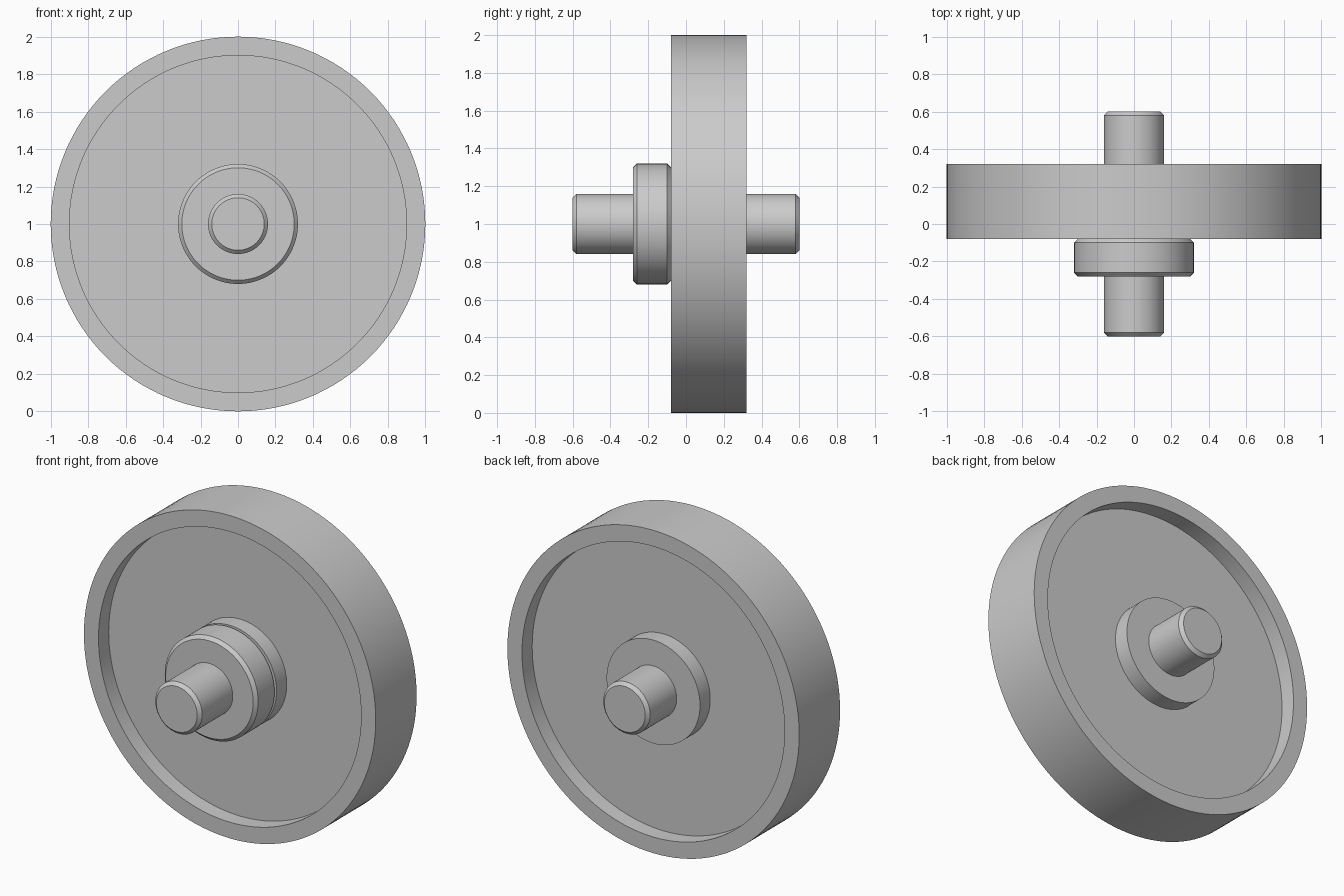
import bpy
import bmesh
import math

cube = bpy.data.objects.get("Cube")
if cube:
    bpy.data.objects.remove(cube, do_unlink=True)

SEGMENTS = 128
AXLE_HEIGHT = 1.0

# Single plain metal colour
COLOUR = (0.6, 0.6, 0.6, 1.0)
metal = bpy.data.materials.new("grey_metal")
metal.use_nodes = True
metal.diffuse_color = COLOUR
metal.node_tree.nodes["Principled BSDF"].inputs["Base Color"].default_value = COLOUR


def lathe(name, profile, closed):
    """Turn a (radius, y) profile around the axle."""
    bm = bmesh.new()
    verts = [bm.verts.new((r, y, 0)) for r, y in profile]
    pairs = list(zip(verts, verts[1:]))
    if closed:
        pairs.append((verts[-1], verts[0]))
    edges = [bm.edges.new(p) for p in pairs]
    bmesh.ops.spin(bm, geom=verts + edges, cent=(0, 0, 0), axis=(0, 1, 0),
                   angle=math.tau, steps=SEGMENTS, use_merge=True)
    bmesh.ops.remove_doubles(bm, verts=bm.verts[:], dist=1e-5)
    bmesh.ops.recalc_face_normals(bm, faces=bm.faces[:])
    mesh = bpy.data.meshes.new(name)
    bm.to_mesh(mesh)
    bm.free()
    mesh.materials.append(metal)
    obj = bpy.data.objects.new(name, mesh)
    obj.location.z = AXLE_HEIGHT
    bpy.context.collection.objects.link(obj)
    bpy.ops.object.select_all(action="DESELECT")
    obj.select_set(True)
    bpy.context.view_layer.objects.active = obj
    bpy.ops.object.shade_smooth_by_angle(angle=math.radians(30))
    return obj


# Wheel: rim, recessed web on both sides and flush hub with a bore
SHAFT_R, HUB_R, RIM_IN, RIM_OUT = 0.16, 0.32, 0.9, 1.0
FRONT, BACK, RECESS = -0.08, 0.32, 0.1
front_half = [(SHAFT_R, FRONT), (HUB_R, FRONT), (HUB_R, FRONT + RECESS),
              (RIM_IN, FRONT + RECESS), (RIM_IN, FRONT), (RIM_OUT, FRONT)]
back_half = [(r, FRONT + BACK - y) for r, y in reversed(front_half)]
lathe("wheel", front_half + back_half, closed=True)


def chamfered(radius, y0, y1, inner, chamfer=0.02):
    """Profile of a cylinder or ring with chamfered outer edges."""
    return [(inner, y0), (radius - chamfer, y0), (radius, y0 + chamfer),
            (radius, y1 - chamfer), (radius - chamfer, y1), (inner, y1)]


# Collar in front of the hub, and the through shaft
lathe("collar", chamfered(HUB_R, -0.28, FRONT, SHAFT_R), closed=True)
lathe("shaft", chamfered(SHAFT_R, -0.6, 0.6, 0.0), closed=False)
